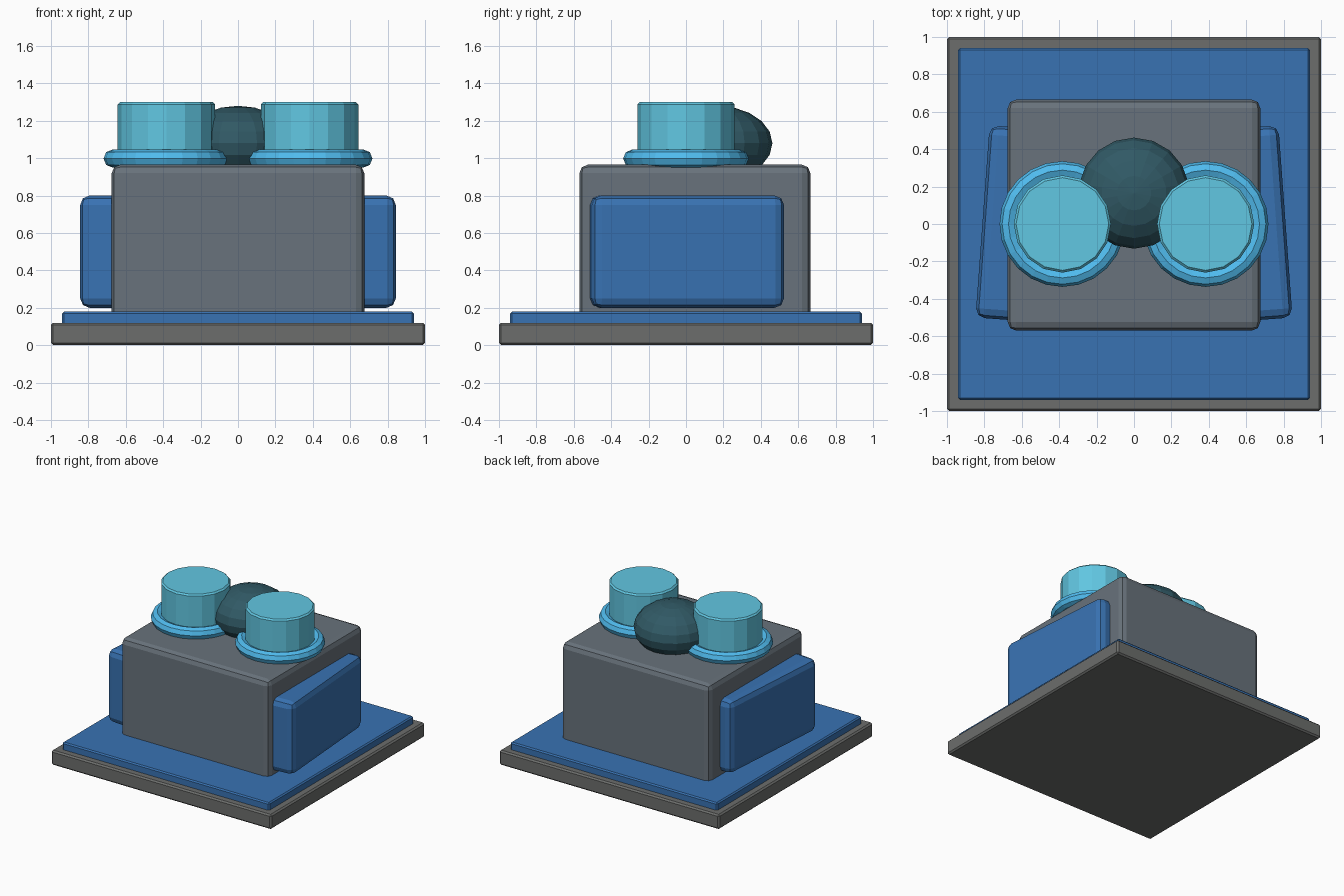
import bpy
from math import radians

if "Cube" in bpy.data.objects:
    bpy.data.objects.remove(bpy.data.objects["Cube"])


def colour(name, r, g, b):
    m = bpy.data.materials.new(name)
    m.diffuse_color = (r, g, b, 1)
    m.use_nodes = True
    m.node_tree.nodes["Principled BSDF"].inputs["Base Color"].default_value = m.diffuse_color
    return m


BLUE = colour("blue", 0.04, 0.17, 0.45)
SLATE = colour("slate", 0.14, 0.17, 0.20)
STONE = colour("stone", 0.15, 0.155, 0.15)
CYAN = colour("cyan", 0.12, 0.57, 0.76)
SKY = colour("sky", 0.08, 0.50, 0.86)
TEAL = colour("dark_teal", 0.03, 0.10, 0.13)


def finish(name, mat, bevel=0, segments=1):
    ob = bpy.context.object
    ob.name = name
    ob.data.materials.append(mat)
    bpy.ops.object.transform_apply(location=False, rotation=False, scale=True)
    if bevel:
        mod = ob.modifiers.new("Bevel", "BEVEL")
        mod.width = bevel
        mod.segments = segments
        mod.limit_method = "ANGLE"
    return ob


def box(name, lo, hi, mat, bevel, segments=1, turn=0):
    centre = [(a + b) / 2 for a, b in zip(lo, hi)]
    bpy.ops.mesh.primitive_cube_add(size=1, location=centre, rotation=(0, 0, turn))
    bpy.context.object.scale = [b - a for a, b in zip(lo, hi)]
    return finish(name, mat, bevel, segments)


# Stepped base
box("base_slab", (-1, -1, 0), (1, 1, 0.12), STONE, 0.012)
box("base_plate", (-0.94, -0.94, 0.10), (0.94, 0.94, 0.18), BLUE, 0.01)

# Main block
box("body", (-0.675, -0.57, 0.12), (0.675, 0.665, 0.965), SLATE, 0.045, 2)

for side, label in ((-1, "left"), (1, "right")):
    # Side panel, toed in toward the back
    x = side * 0.69
    box(label + "_side_panel", (x - 0.12, -0.51, 0.20), (x + 0.12, 0.52, 0.80),
        BLUE, 0.05, 2, side * radians(4.2))

    # Round knob with a collar at its foot
    x = side * 0.383
    bpy.ops.mesh.primitive_cylinder_add(vertices=16, radius=0.26, depth=0.35,
                                        location=(x, 0, 1.125))
    finish(label + "_knob", CYAN, 0.012)
    bpy.ops.mesh.primitive_torus_add(major_radius=0.288, minor_radius=0.048,
                                     major_segments=24, minor_segments=8,
                                     location=(x, 0, 0.998))
    finish(label + "_collar", SKY)

# Flattened dome between the knobs
bpy.ops.mesh.primitive_uv_sphere_add(segments=18, ring_count=10, radius=1,
                                     location=(0, 0.165, 1.08))
bpy.context.object.scale = (0.297, 0.297, 0.2)
finish("centre_dome", TEAL)
